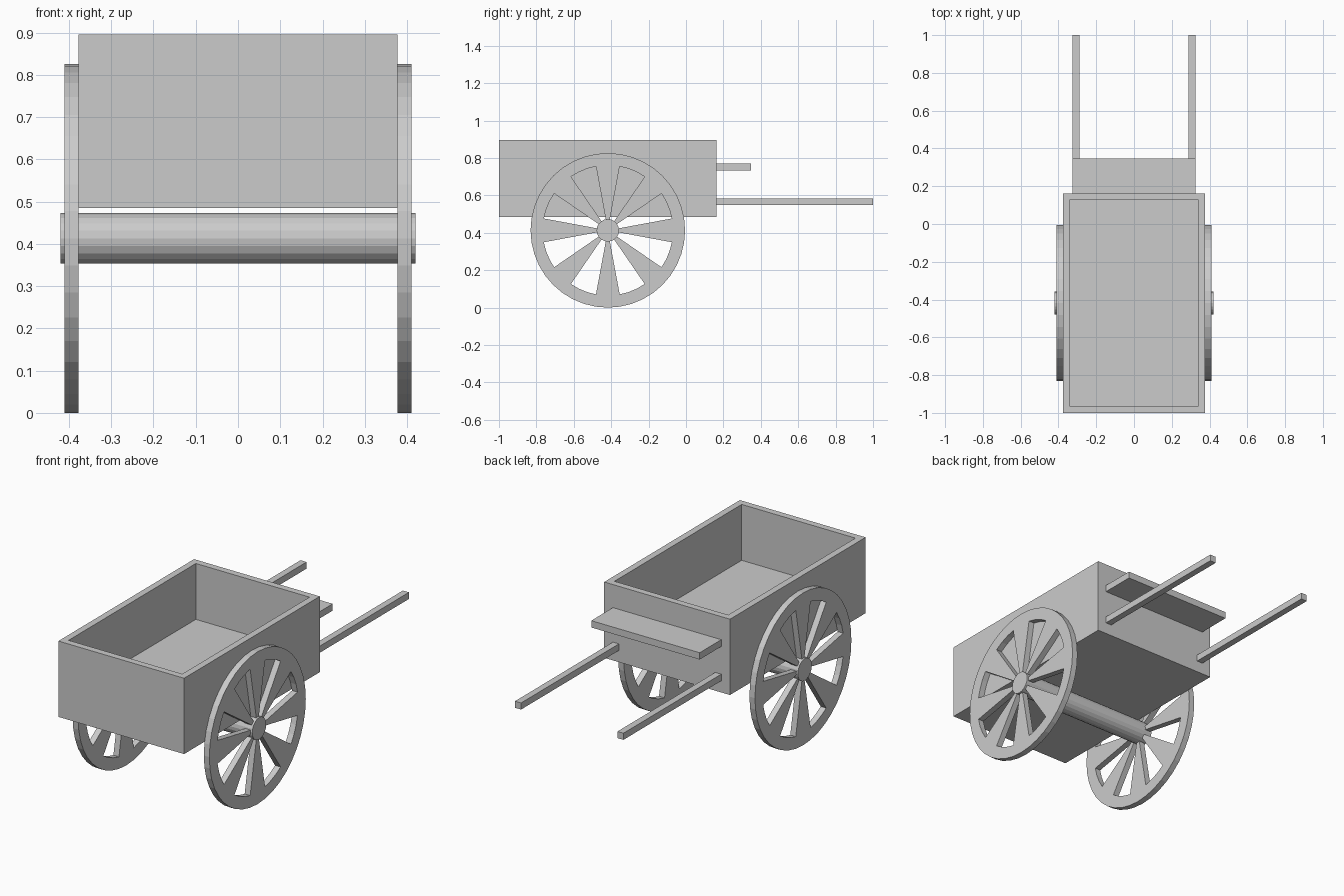
import bpy, bmesh
from math import sin, cos, radians, pi
from mathutils import Matrix, Vector

cube = bpy.data.objects.get("Cube")
if cube:
    bpy.data.objects.remove(cube, do_unlink=True)

grey = bpy.data.materials.new("plain_grey")
grey.use_nodes = True
GREY = (0.6, 0.6, 0.6, 1)
grey.diffuse_color = GREY
grey.node_tree.nodes["Principled BSDF"].inputs["Base Color"].default_value = GREY


def add_object(name, bm):
    bmesh.ops.recalc_face_normals(bm, faces=bm.faces)
    mesh = bpy.data.meshes.new(name)
    bm.to_mesh(mesh)
    bm.free()
    mesh.materials.clear()
    mesh.materials.append(grey)
    obj = bpy.data.objects.new(name, mesh)
    bpy.context.collection.objects.link(obj)
    return obj


def box_mesh(low, high):
    low, high = Vector(low), Vector(high)
    bm = bmesh.new()
    bmesh.ops.create_cube(bm, size=1)
    bmesh.ops.scale(bm, vec=high - low, verts=bm.verts)
    bmesh.ops.translate(bm, vec=(low + high) / 2, verts=bm.verts)
    return bm


def arc(radius, start, end, steps):
    angles = [radians(start + (end - start) * i / steps) for i in range(steps + 1)]
    return [(radius * cos(a), radius * sin(a)) for a in angles]


# Open cargo box: inset the top face and sink it to the floor
bm = box_mesh((-0.377, -1, 0.485), (0.377, 0.162, 0.896))
bm.normal_update()
top = max(bm.faces, key=lambda f: f.calc_center_median().z)
bmesh.ops.inset_region(bm, faces=[top], thickness=0.051)
floor = bmesh.ops.extrude_discrete_faces(bm, faces=[top])["faces"][0]
bmesh.ops.translate(bm, vec=(0, 0, -0.303), verts=floor.verts)
add_object("cargo_box", bm)

# Rear shelf and pair of handles
add_object("rear_shelf", box_mesh((-0.325, 0.162, 0.734), (0.325, 0.347, 0.771)))
for side, x in (("left", 0.307), ("right", -0.307)):
    add_object(side + "_handle",
               box_mesh((x - 0.018, 0.162, 0.548), (x + 0.018, 1, 0.584)))

# Axle running through both wheels
AXLE = Vector((0, -0.418, 0.413))
turn = Matrix.Rotation(pi / 2, 4, "Y")
bm = bmesh.new()
bmesh.ops.create_cone(bm, cap_ends=True, segments=20, radius1=0.06, radius2=0.06,
                      depth=0.84, matrix=Matrix.Translation(AXLE) @ turn)
add_object("axle", bm)


# Wheels: disc outline with eight wedge openings, extruded
def add_wheel(name, x):
    outlines = [arc(0.413, 0, 360, 40)[:-1]]
    for i in range(8):
        mid = 22.5 + 45 * i
        outlines.append(arc(0.348, mid - 12, mid + 12, 3)
                        + arc(0.056, mid + 12, mid - 12, 1))
    curve = bpy.data.curves.new(name + "_outline", "CURVE")
    curve.dimensions = "2D"
    curve.fill_mode = "BOTH"
    curve.extrude = 0.0165
    for points in outlines:
        spline = curve.splines.new("POLY")
        spline.points.add(len(points) - 1)
        for point, (u, v) in zip(spline.points, points):
            point.co = (u, v, 0, 1)
        spline.use_cyclic_u = True
    helper = bpy.data.objects.new(name + "_outline", curve)
    bm = bmesh.new()
    mesh = bpy.data.meshes.new_from_object(helper)
    bm.from_mesh(mesh)
    bpy.data.objects.remove(helper)
    bpy.data.meshes.remove(mesh)
    bmesh.ops.remove_doubles(bm, verts=bm.verts, dist=0.0001)
    for face in bm.faces:
        face.smooth = False
    bm.transform(Matrix.Translation(AXLE + Vector((x, 0, 0))) @ turn)
    add_object(name, bm)


add_wheel("left_wheel", 0.3935)
add_wheel("right_wheel", -0.3935)
